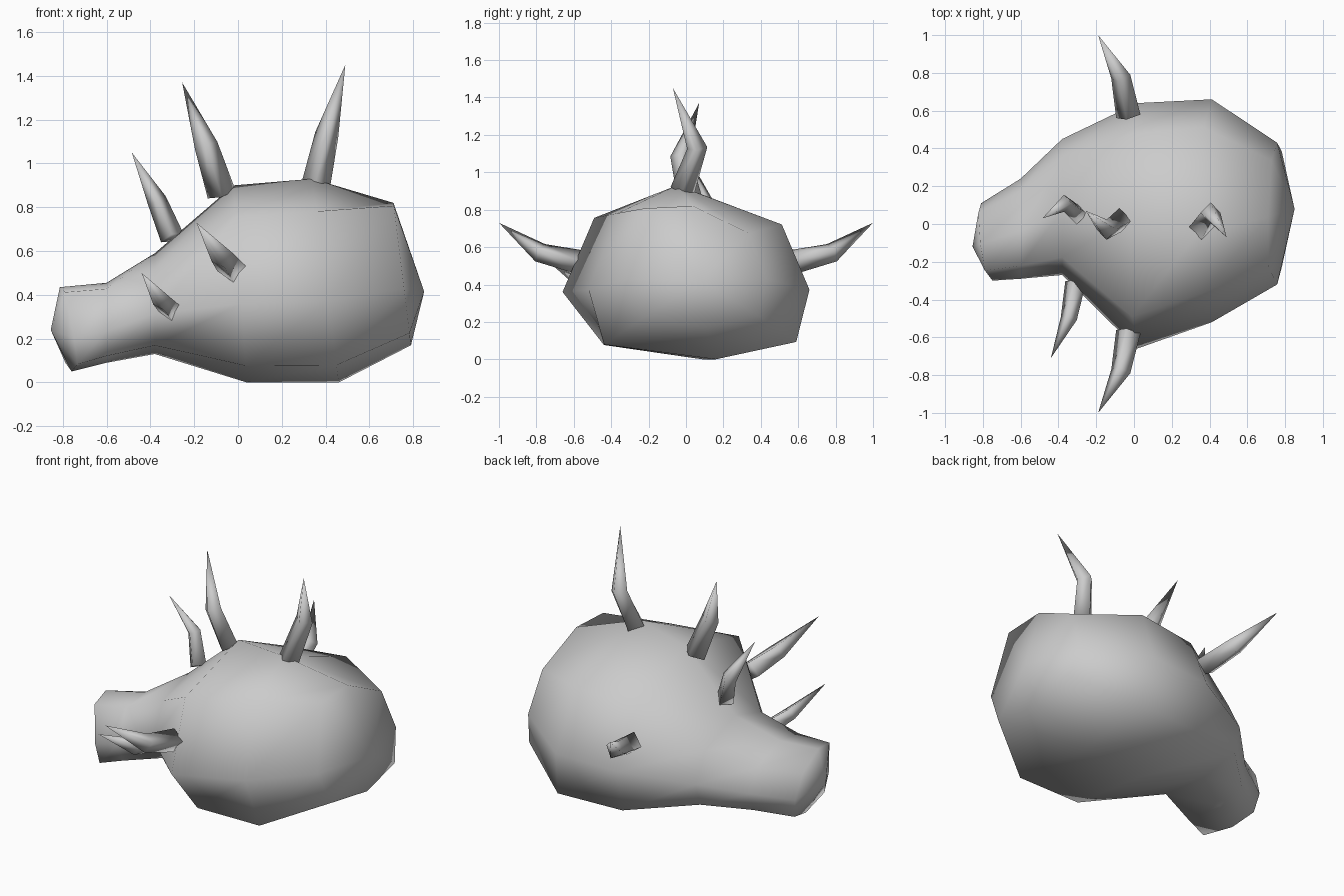
import bpy
import bmesh
import math
from mathutils import Vector

default_cube = bpy.data.objects.get("Cube")
if default_cube:
    bpy.data.objects.remove(default_cube, do_unlink=True)

# One grey material for everything
grey = bpy.data.materials.new("plain_grey")
grey.use_nodes = True
colour = (0.6, 0.6, 0.6, 1)
grey.diffuse_color = colour
grey.node_tree.nodes["Principled BSDF"].inputs["Base Color"].default_value = colour


def finish_object(name, mesh_data, smooth_angle):
    """Turn a bmesh into a shaded scene object."""
    bmesh.ops.recalc_face_normals(mesh_data, faces=mesh_data.faces)
    mesh = bpy.data.meshes.new(name)
    mesh_data.to_mesh(mesh)
    mesh_data.free()
    mesh.materials.append(grey)
    obj = bpy.data.objects.new(name, mesh)
    bpy.context.collection.objects.link(obj)
    bpy.ops.object.select_all(action="DESELECT")
    obj.select_set(True)
    bpy.context.view_layer.objects.active = obj
    bpy.ops.object.shade_smooth_by_angle(angle=math.radians(smooth_angle))
    return obj


def loft(name, rings, start_tip, end_tip, smooth_angle):
    """Bridge equal rings of points and fan each open end to its tip, if any."""
    mesh_data = bmesh.new()
    loops = [[mesh_data.verts.new(point) for point in ring] for ring in rings]
    count = len(loops[0])
    for lower, upper in zip(loops, loops[1:]):
        for i in range(count):
            j = (i + 1) % count
            mesh_data.faces.new((lower[i], lower[j], upper[j], upper[i]))
    for loop, tip in ((loops[0], start_tip), (loops[-1], end_tip)):
        if tip is None:
            mesh_data.faces.new(loop)
            continue
        apex = mesh_data.verts.new(tip)
        for i in range(count):
            mesh_data.faces.new((loop[i], loop[(i + 1) % count], apex))
    return finish_object(name, mesh_data, smooth_angle)


# Head: an uneven eight-sided section stretched along x
def head_ring(x, y_low, y_high, z_low, z_high, lean_y=0, lean_z=0,
              ridge=-0.05, keel=-0.66, shoulder=0.68):
    """Fit the section into a box, leaning its plane along x."""
    section = [(ridge, 1), (0.75, 0.55), (1, -0.2), (0.88, -0.8),
               (0.15, -1), (keel, -0.83), (-1, -0.2), (-0.74, shoulder)]
    middle_y, middle_z = (y_low + y_high) / 2, (z_low + z_high) / 2
    half_y, half_z = (y_high - y_low) / 2, (z_high - z_low) / 2
    return [(x + lean_y * u + lean_z * v, middle_y + half_y * u, middle_z + half_z * v)
            for u, v in section]


head_rings = [
    head_ring(-0.785, -0.3, 0.11, 0.05, 0.435, lean_y=-0.03, lean_z=-0.03,
              keel=-0.9, shoulder=0.88),
    head_ring(-0.6, -0.29, 0.24, 0.09, 0.455, keel=-0.85, shoulder=0.85),
    head_ring(-0.38, -0.27, 0.45, 0.13, 0.59, keel=-0.75),
    head_ring(0.01, -0.66, 0.64, 0, 0.9, lean_z=-0.03, ridge=0.07),
    head_ring(0.4, -0.52, 0.66, 0, 0.93, lean_z=-0.06, ridge=-0.2, keel=-0.86),
    head_ring(0.75, -0.32, 0.43, 0.17, 0.82, lean_z=-0.04, keel=-0.75, shoulder=0.96),
]
loft("head", head_rings, (-0.855, -0.12, 0.24), (0.85, 0.08, 0.415), 90)


# Spikes: bent, tapering, four-sided horns
def spike(name, base, bend, tip, base_radius=0.066, bend_radius=0.054, sides=4):
    base, bend, tip = Vector(base), Vector(bend), Vector(tip)
    rings = []
    for centre, direction, radius in ((base, bend - base, base_radius),
                                      (bend, tip - base, bend_radius)):
        turn = Vector((0, 0, 1)).rotation_difference(direction)
        ring = []
        for i in range(sides):
            angle = math.tau * i / sides
            offset = Vector((math.cos(angle), math.sin(angle), 0)) * radius
            ring.append(centre + turn @ offset)
        rings.append(ring)
    loft(name, rings, None, tip, 100)


# Crest row
spike("rear_crest_spike", (0.355, -0.02, 0.9), (0.405, 0.06, 1.13), (0.49, -0.07, 1.45))
spike("middle_crest_spike", (-0.075, 0.02, 0.86), (-0.145, -0.03, 1.08), (-0.255, 0.07, 1.37))
spike("front_crest_spike", (-0.3, 0.05, 0.66), (-0.37, 0.11, 0.83), (-0.485, 0.03, 1.05),
      base_radius=0.055, bend_radius=0.045)

# Side spikes
for side, label in ((-1, "front"), (1, "back")):
    spike(label + "_side_spike", (-0.03, side * 0.57, 0.52),
          (-0.07, side * 0.78, 0.57), (-0.19, side, 0.73))
spike("cheek_spike", (-0.31, -0.31, 0.335), (-0.345, -0.5, 0.37), (-0.44, -0.71, 0.5),
      base_radius=0.055, bend_radius=0.045)
